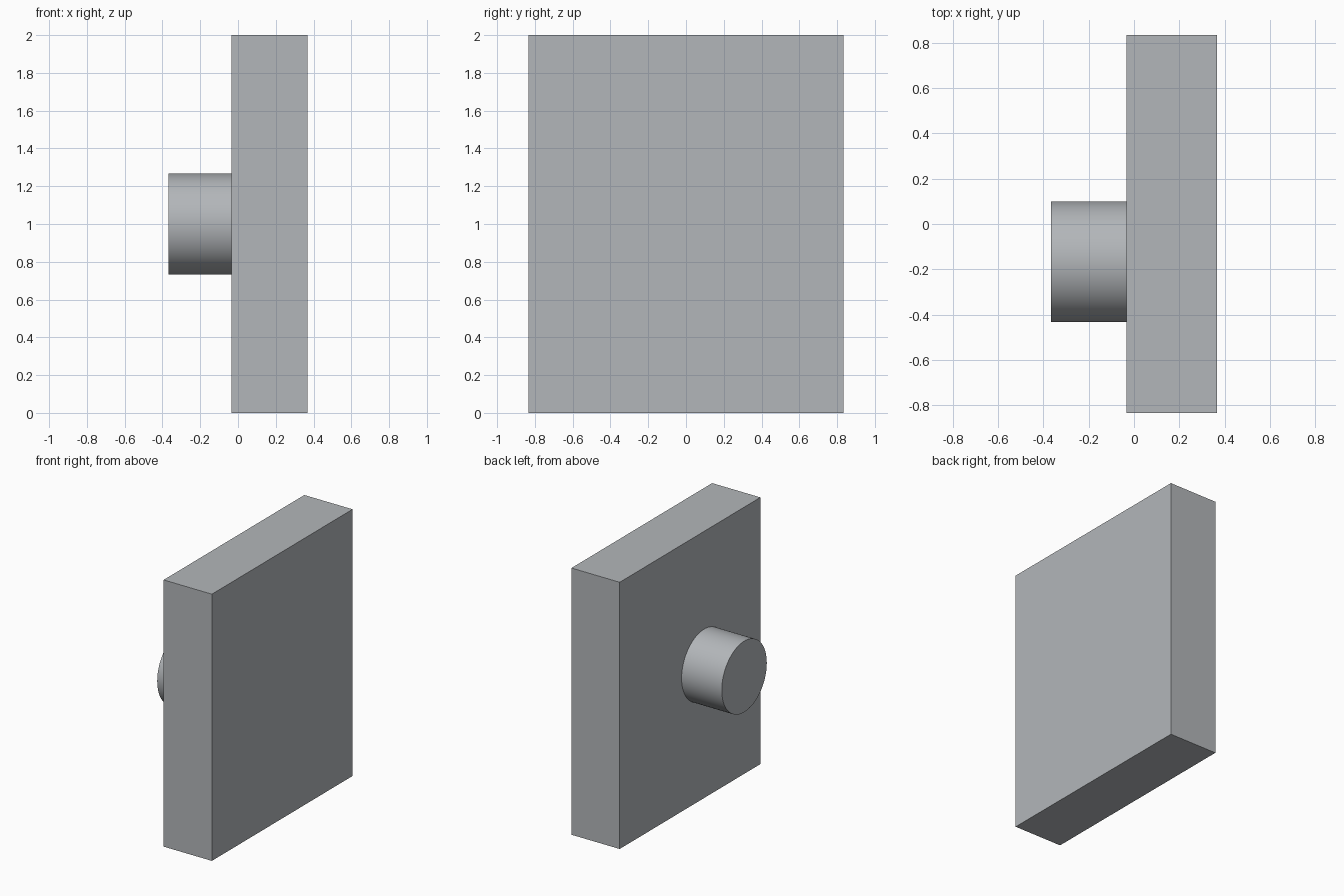
import bpy
import math

if "Cube" in bpy.data.objects:
    bpy.data.objects.remove(bpy.data.objects["Cube"])

# Single grey finish
grey = bpy.data.materials.new("grey")
grey.diffuse_color = (0.45, 0.47, 0.49, 1.0)
grey.use_nodes = True
grey.node_tree.nodes["Principled BSDF"].inputs["Base Color"].default_value = grey.diffuse_color

# Upright slab
bpy.ops.mesh.primitive_cube_add(size=1, location=(0.1667, 0, 1))
plate = bpy.context.object
plate.name = "plate"
plate.scale = (0.4, 1.6667, 2)
bpy.ops.object.transform_apply(location=False, rotation=False, scale=True)
plate.data.materials.append(grey)

# Round boss on the left face, offset towards the front
bpy.ops.mesh.primitive_cylinder_add(
    vertices=96, radius=0.2667, depth=0.3333,
    location=(-0.2, -0.1667, 1), rotation=(0, math.pi / 2, 0))
boss = bpy.context.object
boss.name = "boss"
boss.data.materials.append(grey)
bpy.ops.object.shade_smooth_by_angle(angle=math.radians(30))
